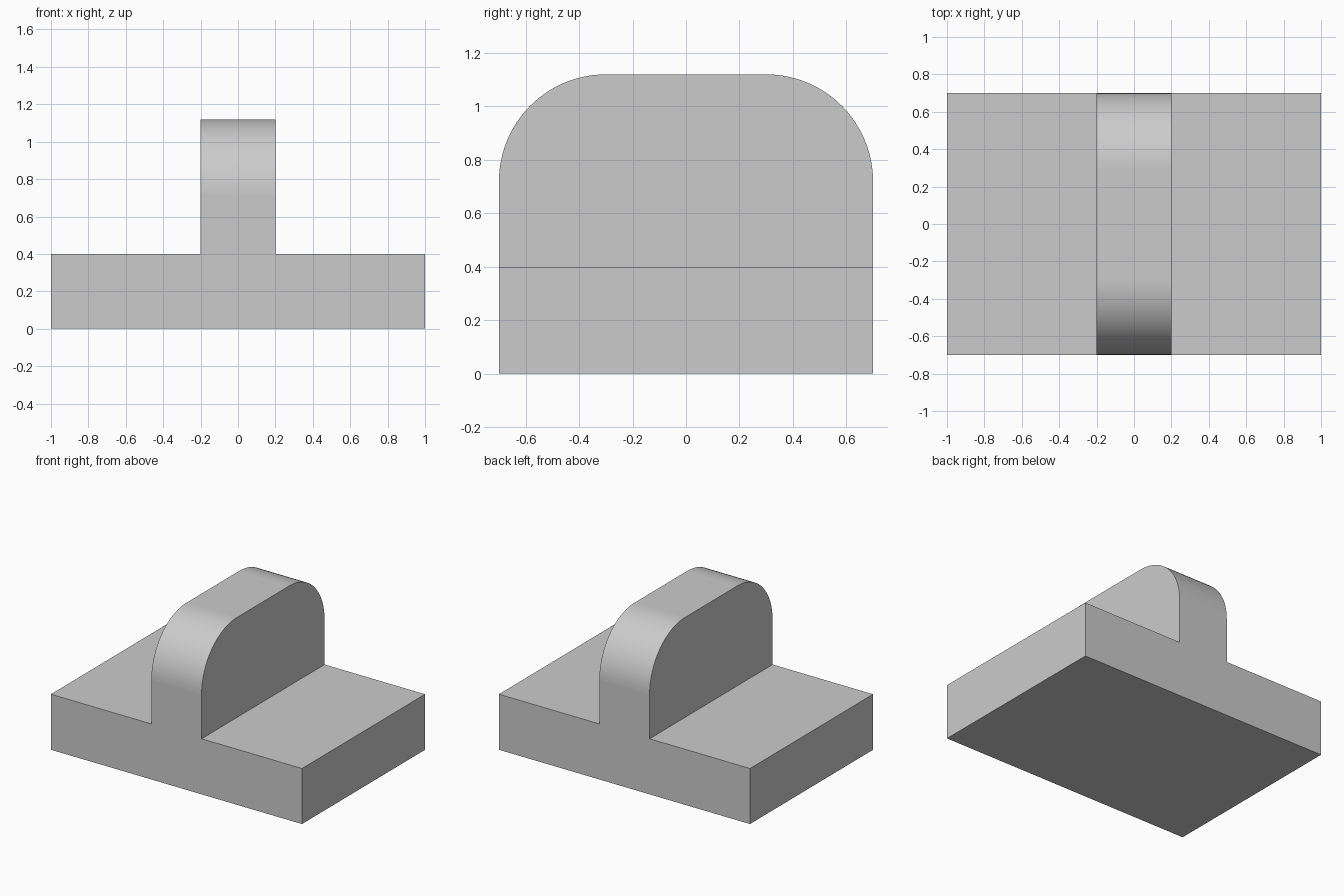
import bpy
import bmesh

# Remove the default object
cube = bpy.data.objects.get("Cube")
if cube:
    bpy.data.objects.remove(cube, do_unlink=True)

HALF_DEPTH, BASE_TOP, RIB_TOP = 0.7, 0.4, 1.12
RIB_HALF, RADIUS = 0.2, 0.4

# Plain grey material
grey = bpy.data.materials.new("plain_grey")
grey.use_nodes = True
colour = (0.6, 0.6, 0.6, 1)
grey.diffuse_color = colour
grey.node_tree.nodes["Principled BSDF"].inputs["Base Color"].default_value = colour

# Inverted T profile, mirrored about the centre and extruded front to back
right = [(1, 0), (1, BASE_TOP), (RIB_HALF, BASE_TOP), (RIB_HALF, RIB_TOP)]
profile = right + [(-x, z) for x, z in reversed(right)]
bm = bmesh.new()
face = bm.faces.new([bm.verts.new((x, -HALF_DEPTH, z)) for x, z in profile])
extruded = bmesh.ops.extrude_face_region(bm, geom=[face])["geom"]
bmesh.ops.translate(bm, vec=(0, 2 * HALF_DEPTH, 0),
                    verts=[v for v in extruded if isinstance(v, bmesh.types.BMVert)])
bmesh.ops.recalc_face_normals(bm, faces=bm.faces)

# Round the front and back top edges of the rib
top_edges = [e for e in bm.edges
             if all(v.co.z > RIB_TOP - 0.01 for v in e.verts)
             and abs(e.verts[0].co.y - e.verts[1].co.y) < 0.01]
bmesh.ops.bevel(bm, geom=top_edges, offset=RADIUS, offset_type="OFFSET",
                segments=24, profile=0.5, affect="EDGES")

# Smooth only the curved faces
bm.normal_update()
for f in bm.faces:
    f.smooth = max(abs(c) for c in f.normal) < 0.9999

mesh = bpy.data.meshes.new("ribbed_base")
bm.to_mesh(mesh)
bm.free()
mesh.materials.append(grey)
block = bpy.data.objects.new("ribbed_base", mesh)
bpy.context.collection.objects.link(block)
